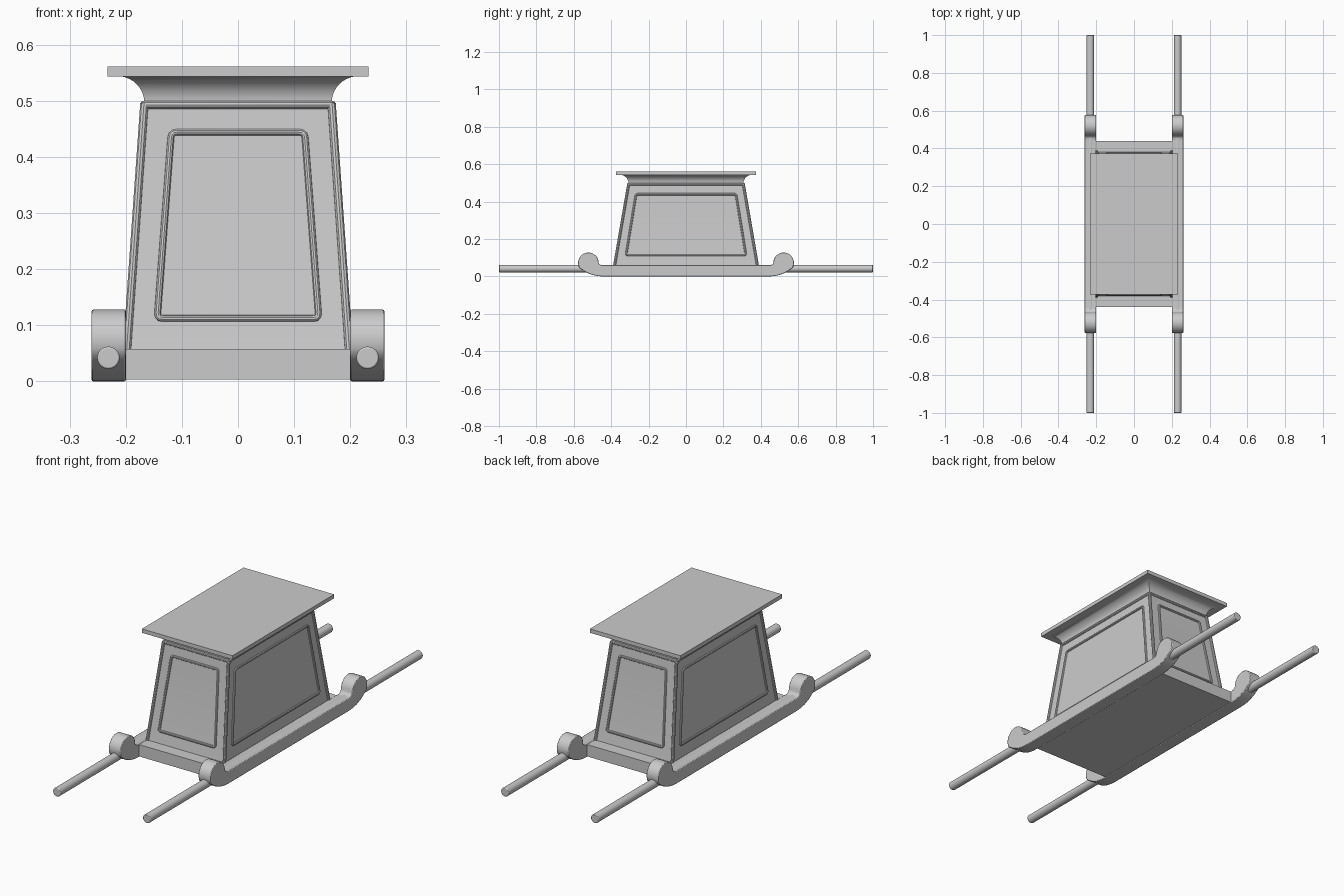
import bpy, bmesh, math
from mathutils import Vector

if "Cube" in bpy.data.objects:
    bpy.data.objects.remove(bpy.data.objects["Cube"])

Z0, Z1 = 0.055, 0.495              # shrine wall bottom and top
BX, BY, TX, TY = 0.198, 0.383, 0.167, 0.307


def finish(name, bm, smooth=True):
    bmesh.ops.recalc_face_normals(bm, faces=bm.faces)
    me = bpy.data.meshes.new(name)
    bm.to_mesh(me)
    bm.free()
    ob = bpy.data.objects.new(name, me)
    bpy.context.collection.objects.link(ob)
    if smooth:
        shade(ob)
    return ob


def shade(ob):
    bpy.ops.object.select_all(action='DESELECT')
    ob.select_set(True)
    bpy.context.view_layer.objects.active = ob
    bpy.ops.object.shade_smooth_by_angle(angle=math.radians(35))


def stack(name, levels):
    """Rectangular rings (half x, half y, z) joined from bottom to top."""
    bm = bmesh.new()
    rings = [[bm.verts.new((sx * x, sy * y, z)) for sx, sy in
              ((-1, -1), (1, -1), (1, 1), (-1, 1))] for x, y, z in levels]
    for a, b in zip(rings, rings[1:]):
        for i in range(4):
            j = (i + 1) % 4
            bm.faces.new((a[i], a[j], b[j], b[i]))
    bm.faces.new(rings[0][::-1])
    bm.faces.new(rings[-1])
    return finish(name, bm)


def tube(name, pts, radius, closed=False):
    """Round moulding along a path."""
    cu = bpy.data.curves.new(name, 'CURVE')
    cu.dimensions = '3D'
    cu.bevel_depth = radius
    cu.bevel_resolution = 3
    cu.use_fill_caps = True
    sp = cu.splines.new('POLY')
    sp.points.add(len(pts) - 1)
    for p, co in zip(sp.points, pts):
        p.co = (*co, 1)
    sp.use_cyclic_u = closed
    ob = bpy.data.objects.new(name, cu)
    bpy.context.collection.objects.link(ob)
    bpy.ops.object.select_all(action='DESELECT')
    ob.select_set(True)
    bpy.context.view_layer.objects.active = ob
    bpy.ops.object.convert(target='MESH')
    shade(bpy.context.view_layer.objects.active)


def rounded(corners, r):
    """Closed path with small rounded corners."""
    out = []
    for i, c in enumerate(corners):
        a = c + (corners[i - 1] - c).normalized() * r
        b = c + (corners[(i + 1) % len(corners)] - c).normalized() * r
        for t in (0, 0.33, 0.67, 1):
            out.append(a * (1 - t) ** 2 + c * 2 * t * (1 - t) + b * t * t)
    return out


def wall(z):
    t = (z - Z0) / (Z1 - Z0)
    return BX + (TX - BX) * t, BY + (TY - BY) * t


# Tapered shrine walls
stack("shrine_body", [(BX, BY, Z0), (TX, TY, Z1), (TX, TY, 0.51)])

# Concave cornice and flat roof slab
cornice = [(TX + 0.048 * (1 - math.cos(a)), TY + 0.048 * (1 - math.cos(a)),
            0.497 + 0.047 * math.sin(a))
           for a in [math.pi / 2 * i / 10 for i in range(11)]]
stack("cornice", cornice)
stack("roof_slab", [(0.233, 0.373, 0.543), (0.233, 0.373, 0.561)])

# Corner mouldings and top rail
for sx in (-1, 1):
    for sy in (-1, 1):
        tube("corner_moulding", [Vector((sx * BX, sy * BY, Z0)),
                                 Vector((sx * TX, sy * TY, Z1))], 0.0075)
tube("top_rail", rounded([Vector((x * TX, y * TY, 0.493)) for x, y in
                          ((-1, -1), (1, -1), (1, 1), (-1, 1))], 0.004), 0.0075, True)

# Panel frames on all four walls
for s in (-1, 1):
    lo, hi = 0.112, 0.444
    tube("end_panel_frame", rounded(
        [Vector((x, s * wall(z)[1], z)) for x, z in
         ((-0.144, lo), (0.144, lo), (0.119, hi), (-0.119, hi))], 0.01), 0.006, True)
    lo, hi = 0.115, 0.44
    tube("side_panel_frame", rounded(
        [Vector((s * wall(z)[0], y, z)) for y, z in
         ((-0.32, lo), (0.32, lo), (0.267, hi), (-0.267, hi))], 0.01), 0.006, True)

# Base platform between the runners
stack("base_platform", [(0.201, 0.44, 0.003), (0.201, 0.44, 0.058)])

# Sled runners with upturned scroll ends
cy, cz, r = 0.522, 0.073, 0.055
half = [(0.44, 0.0), (0.47, 0.002), (0.50, 0.008), (0.53, 0.02), (0.555, 0.036)]
half += [(cy + r * math.cos(a), cz + r * math.sin(a))
         for a in [math.radians(-28 + 208 * i / 16) for i in range(17)]]
half += [(0.463, 0.066), (0.455, 0.061), (0.44, 0.06)]
outline = half + [(-y, z) for y, z in reversed(half)]
for s in (-1, 1):
    bm = bmesh.new()
    f = bm.faces.new([bm.verts.new((s * 0.2, y, z)) for y, z in outline])
    g = bmesh.ops.extrude_face_region(bm, geom=[f])
    bmesh.ops.translate(bm, vec=(s * 0.061, 0, 0),
                        verts=[v for v in g['geom'] if isinstance(v, bmesh.types.BMVert)])
    ob = finish("sled_runner", bm, False)
    bev = ob.modifiers.new("soft_edges", 'BEVEL')
    bev.width = 0.003
    bev.segments = 2
    bev.limit_method = 'ANGLE'
    bev.angle_limit = math.radians(60)
    shade(ob)

# Carrying poles
for s in (-1, 1):
    bpy.ops.mesh.primitive_cylinder_add(vertices=32, radius=0.02, depth=2,
                                        location=(s * 0.231, 0, 0.042),
                                        rotation=(math.pi / 2, 0, 0))
    ob = bpy.context.object
    ob.name = "carrying_pole"
    bev = ob.modifiers.new("soft_ends", 'BEVEL')
    bev.width = 0.003
    bev.segments = 2
    bev.limit_method = 'ANGLE'
    shade(ob)
